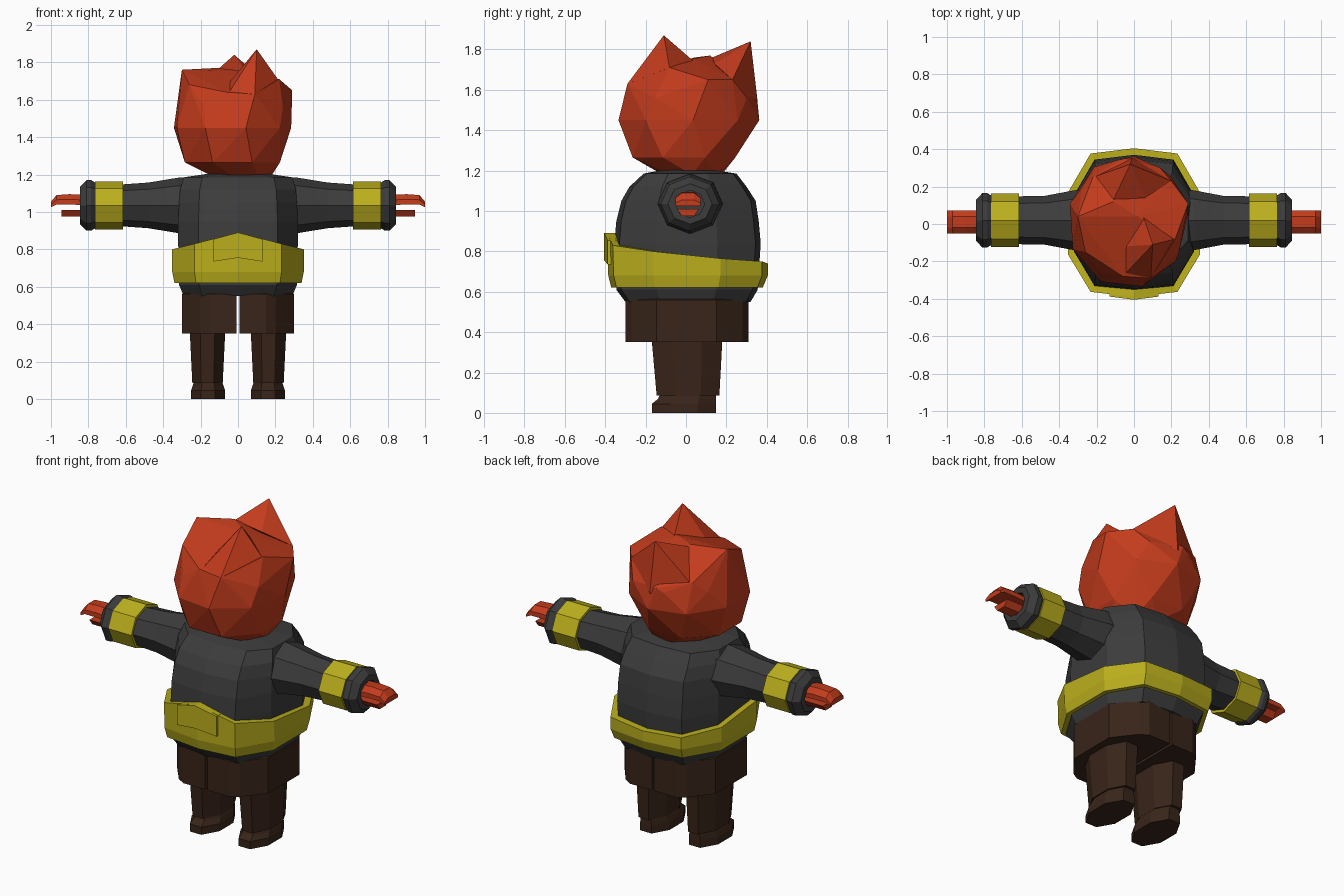
import bpy, bmesh
from math import cos, sin, pi

if "Cube" in bpy.data.objects:
    bpy.data.objects.remove(bpy.data.objects["Cube"])


def material(name, r, g, b):
    m = bpy.data.materials.new(name)
    m.diffuse_color = (r, g, b, 1)
    m.use_nodes = True
    m.node_tree.nodes["Principled BSDF"].inputs["Base Color"].default_value = m.diffuse_color
    return m


RED = material("red", 0.55, 0.045, 0.012)
DARK = material("charcoal", 0.045, 0.045, 0.045)
YELLOW = material("yellow", 0.50, 0.43, 0.012)
BROWN = material("brown", 0.04, 0.018, 0.010)


def finish(name, bm, mat):
    bmesh.ops.recalc_face_normals(bm, faces=bm.faces[:])
    me = bpy.data.meshes.new(name)
    bm.to_mesh(me)
    bm.free()
    me.materials.append(mat)
    ob = bpy.data.objects.new(name, me)
    bpy.context.collection.objects.link(ob)
    return ob


def loft(name, rings, mat, loop=False):
    """Skin a list of equal-length point rings; cap the ends or close the loop."""
    bm = bmesh.new()
    vs = [[bm.verts.new(p) for p in ring] for ring in rings]
    n = len(vs[0])
    pairs = list(zip(vs, vs[1:])) + ([(vs[-1], vs[0])] if loop else [])
    for a, b in pairs:
        for i in range(n):
            j = (i + 1) % n
            bm.faces.new((a[i], a[j], b[j], b[i]))
    if not loop:
        bm.faces.new(vs[0])
        bm.faces.new(vs[-1])
    return finish(name, bm, mat)


def hull(name, points, mat):
    bm = bmesh.new()
    for p in points:
        bm.verts.new(p)
    res = bmesh.ops.convex_hull(bm, input=bm.verts[:])
    junk = [v for v in res["geom_interior"] if isinstance(v, bmesh.types.BMVert)]
    bmesh.ops.delete(bm, geom=junk, context="VERTS")
    return finish(name, bm, mat)


def oval(cx, cy, z, rx, ry, n=8, turn=0.0):
    return [(cx + rx * cos(2 * pi * (i + turn) / n),
             cy + ry * sin(2 * pi * (i + turn) / n), z) for i in range(n)]


# Ten-sided body cross-section
SECTION = [(1, -.42), (1, .42), (.66, .93), (0, 1), (-.66, .93),
           (-1, .42), (-1, -.42), (-.66, -.93), (0, -1), (.66, -.93)]


def body_ring(z, rx, front, back):
    return [(x * rx, y * (back if y > 0 else front), z) for x, y in SECTION]


# Jacket torso
loft("jacket_body", [body_ring(*r) for r in (
    (.55, .29, .30, .32), (.61, .315, .345, .355), (.84, .32, .355, .37),
    (.95, .32, .345, .36), (1.05, .315, .32, .345), (1.12, .31, .28, .30),
    (1.185, .29, .21, .25), (1.21, .12, .08, .10))], DARK)

# Belt, rising to a peak at the front
TOP = {-1: .89, -.93: .83, -.42: .80, .42: .765, .93: .75, 1: .74}


def belt_ring(rx, front, back, z=None):
    return [(x * rx, y * (back if y > 0 else front), z or TOP[y]) for x, y in SECTION]


loft("belt", [belt_ring(.31, .34, .35, .62), belt_ring(.34, .37, .38, .62),
              belt_ring(.352, .385, .405, .68), belt_ring(.352, .39, .405),
              belt_ring(.31, .345, .36)], YELLOW, loop=True)
plate = [(-.13, .855), (-.13, .735), (0, .755), (.13, .735), (.13, .855), (0, .89)]
loft("belt_plate", [[(x, y + abs(x) * .13, z) for x, z in plate]
                    for y in (-.36, -.405)], YELLOW)


def arm_ring(s, x, ry, rz):
    return [(s * x, .02 + ry * cos(i * pi / 4), 1.035 + rz * sin(i * pi / 4))
            for i in range(8)]


SHORT = [(.008, -.30), (.15, -.30), (.20, -.27), (.30, -.145), (.30, .15),
         (.20, .28), (.15, .31), (.008, .31)]

for s, side in ((1, "right"), (-1, "left")):
    # Sleeve with a hollow cuff
    loft(side + "_sleeve", [arm_ring(s, *r) for r in (
        (.22, .17, .155), (.32, .16, .148), (.48, .13, .122), (.62, .128, .112),
        (.76, .13, .12), (.785, .146, .135), (.81, .146, .135), (.845, .11, .10),
        (.845, .072, .068), (.70, .072, .068))], DARK)
    loft(side + "_sleeve_band", [arm_ring(s, *r) for r in (
        (.615, .12, .11), (.615, .143, .129), (.765, .143, .129), (.765, .12, .11))],
        YELLOW, loop=True)
    # Paw: drooping fingers above, short thumb below
    loft(side + "_fingers", [[(s * x, .01 + y, z + h * d) for y, d in (
        (-.062, 0), (-.062, .5), (-.03, 1), (.03, 1), (.062, .5), (.062, 0))]
        for x, z, h in ((.71, 1.03, .055), (.90, 1.04, .055), (.97, 1.04, .05),
                        (1.0, 1.025, .03))], RED)
    loft(side + "_thumb", [[(s * x, .01 + y, z) for y, z in (
        (-.055, 1.01), (-.03, .975), (.03, .975), (.055, 1.01))]
        for x in (.71, .945)], RED)
    # Shorts half, leg and boot
    loft(side + "_shorts", [[(s * x * k, y * k, z) for x, y in SHORT]
                            for z, k in ((.35, 1), (.56, 1), (.57, .95))], BROWN)
    loft(side + "_leg", [oval(s * cx, y, z, rx, ry, 8, .5) for cx, y, z, rx, ry in (
        (.163, .01, .085, .088, .168), (.163, .005, .37, .103, .19))], BROWN)
    loft(side + "_boot", [oval(s * .16, y, z, rx, ry, 8, .5) for y, z, rx, ry in (
        (-.01, 0, .098, .172), (-.01, .045, .098, .172), (.005, .07, .09, .155),
        (.01, .095, .08, .15))], BROWN)

# Faceted head: irregular skull from offset rings plus crown corners
skull = (oval(.02, .03, 1.18, .15, .15, 7)
         + oval(-.03, -.01, 1.265, .275, .275, 8, .5)
         + oval(-.035, .01, 1.45, .32, .355, 9, .1)
         + oval(-.02, .02, 1.56, .305, .33, 8, .3))
crown = [(-.30, .04, 1.76), (-.11, .12, 1.77), (.02, .04, 1.755), (.22, -.08, 1.71),
         (.29, .11, 1.65), (.20, .23, 1.65), (-.26, -.15, 1.68), (.09, -.29, 1.63),
         (-.06, -.28, 1.64), (-.22, .25, 1.62), (-.05, .35, 1.58)]
hull("head", skull + crown, RED)
hull("front_ear", [(.10, -.11, 1.87), (.09, -.29, 1.63), (.22, -.08, 1.70),
                   (.05, .04, 1.74), (-.04, -.12, 1.70), (-.06, -.28, 1.62)], RED)
hull("back_ear", [(-.02, .32, 1.84), (-.11, .13, 1.76), (.06, .14, 1.73),
                  (.20, .23, 1.65), (-.01, .355, 1.54), (-.22, .25, 1.60)], RED)
